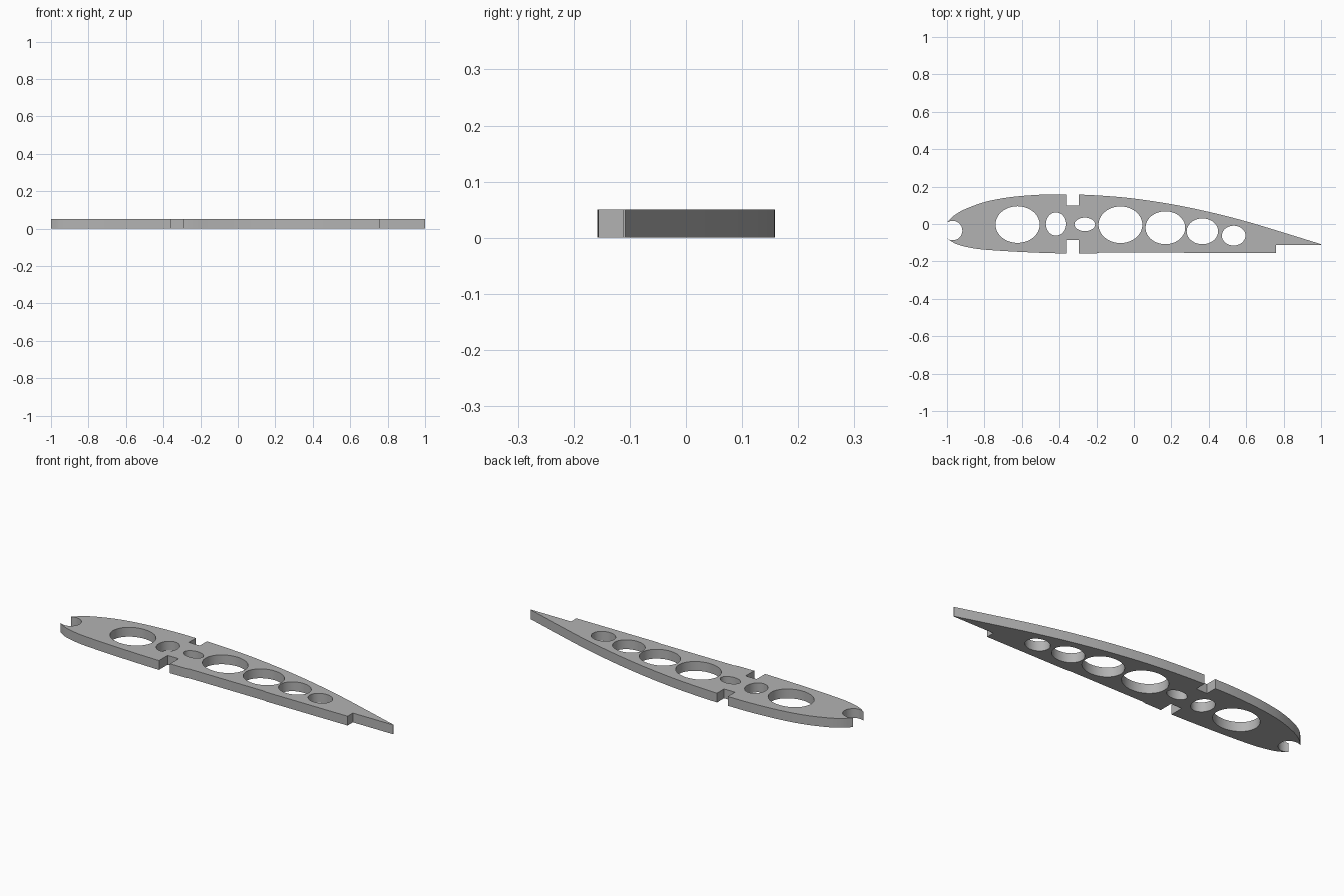
import bpy
from math import sin, cos, pi, radians, acos
from mathutils import Vector

cube = bpy.data.objects.get("Cube")
if cube:
    bpy.data.objects.remove(cube, do_unlink=True)

THICKNESS = 0.05
SLOT_L, SLOT_R = -0.36, -0.295


def smooth_run(points, steps=8):
    """Catmull-Rom curve through the points."""
    p = [Vector(q) for q in points]
    p = [2 * p[0] - p[1]] + p + [2 * p[-1] - p[-2]]
    out = []
    for a, b, c, d in zip(p, p[1:], p[2:], p[3:]):
        for i in range(steps):
            t = i / steps
            out.append(0.5 * (2 * b + (c - a) * t + (2 * a - 5 * b + 4 * c - d) * t**2
                              + (3 * b - a - 3 * c + d) * t**3))
    return out + [p[-2]]


def ellipse(cx, cy, rx, ry, start=0, end=2 * pi, n=64):
    return [Vector((cx + rx * cos(start + (end - start) * i / n),
                    cy + ry * sin(start + (end - start) * i / n))) for i in range(n)]


# Outline: nose notch, upper skin with spar slot, tail, step, lower skin with spar slot
NOTCH_R = 0.052
open_angle = acos(-0.03 / NOTCH_R)
notch = ellipse(-0.97, -0.035, NOTCH_R, NOTCH_R, -open_angle, open_angle, 32)
upper_nose = smooth_run([(-1, 0.01), (-0.96, 0.047), (-0.9, 0.081), (-0.8, 0.117),
                         (-0.7, 0.138), (-0.6, 0.15), (-0.47, 0.158), (SLOT_L, 0.158)])
upper_tail = smooth_run([(SLOT_R, 0.158), (-0.15, 0.15), (0, 0.136), (0.2, 0.106),
                         (0.4, 0.065), (0.6, 0.014), (0.8, -0.046), (1, -0.108)])
lower_tail = [(1, -0.111), (0.76, -0.111), (0.76, -0.156), (0.28, -0.156), (0.26, -0.152),
              (-0.18, -0.152), (-0.2, -0.157), (SLOT_R, -0.158)]
lower_nose = smooth_run([(SLOT_L, -0.158), (-0.5, -0.154), (-0.65, -0.147), (-0.8, -0.137),
                         (-0.88, -0.126), (-0.95, -0.107), (-1, -0.078)])
outline = (notch + upper_nose + [(SLOT_L, 0.098), (SLOT_R, 0.098)] + upper_tail
           + lower_tail + [(SLOT_R, -0.085), (SLOT_L, -0.085)] + lower_nose)

# Lightening holes: centre x, centre y, radius x, radius y
holes = [(-0.623, -0.003, 0.118, 0.098), (-0.418, 0, 0.054, 0.062),
         (-0.262, -0.002, 0.055, 0.036), (-0.072, -0.004, 0.117, 0.098),
         (0.168, -0.02, 0.106, 0.088), (0.366, -0.039, 0.084, 0.069),
         (0.533, -0.062, 0.063, 0.053)]

# Flat filled profile, extruded to the plate thickness
curve = bpy.data.curves.new("wing_rib", "CURVE")
curve.dimensions = "2D"
curve.fill_mode = "BOTH"
curve.extrude = THICKNESS / 2
for loop in [outline] + [ellipse(*h) for h in holes]:
    spline = curve.splines.new("POLY")
    spline.points.add(len(loop) - 1)
    for point, co in zip(spline.points, loop):
        point.co = (co[0], co[1], 0, 1)
    spline.use_cyclic_u = True

rib = bpy.data.objects.new("wing_rib", curve)
bpy.context.collection.objects.link(rib)
rib.location.z = THICKNESS / 2

grey = bpy.data.materials.new("light_grey")
grey.use_nodes = True
colour = (0.45, 0.45, 0.45, 1)
grey.diffuse_color = colour
grey.node_tree.nodes["Principled BSDF"].inputs["Base Color"].default_value = colour
curve.materials.append(grey)

# Turn the profile into a mesh with crisp rims and smooth curved walls
bpy.ops.object.select_all(action="DESELECT")
rib.select_set(True)
bpy.context.view_layer.objects.active = rib
bpy.ops.object.convert(target="MESH")
bpy.ops.object.mode_set(mode="EDIT")
bpy.ops.mesh.select_all(action="SELECT")
bpy.ops.mesh.remove_doubles(threshold=0.0001)
bpy.ops.mesh.normals_make_consistent(inside=False)
bpy.ops.object.mode_set(mode="OBJECT")
bpy.ops.object.shade_smooth_by_angle(angle=radians(30))
